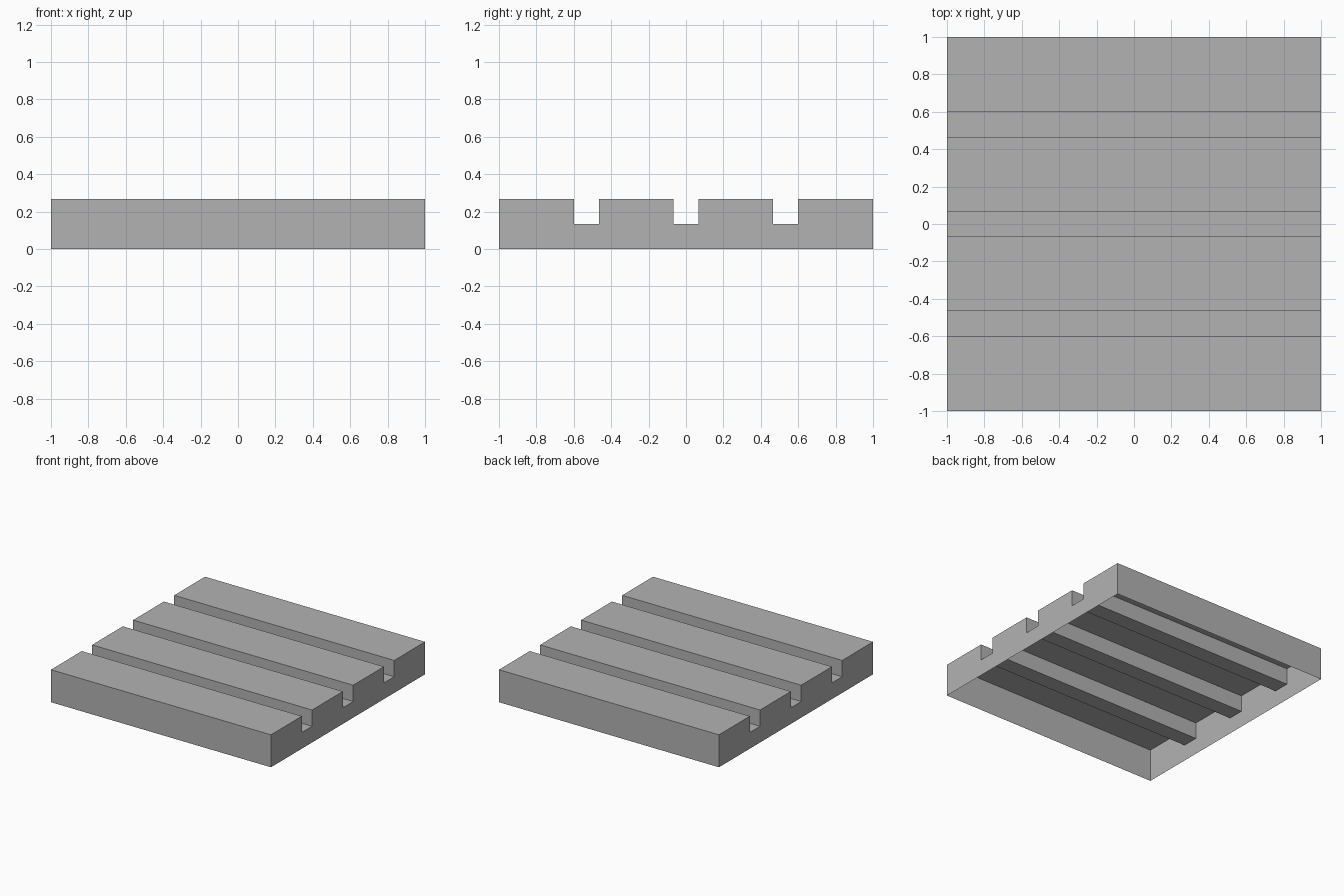
import bpy
import bmesh

cube = bpy.data.objects.get("Cube")
if cube:
    bpy.data.objects.remove(cube, do_unlink=True)

HALF = 1.0              # half the width and depth
TOP = 0.267             # height of the slats
GROOVE_FLOOR = 0.133    # height of the groove floors
GROOVE_HALF = 0.067     # half the groove width
GROOVE_SPACING = 0.533

# Plain grey material
grey = bpy.data.materials.new("plain grey")
grey.use_nodes = True
colour = (0.45, 0.45, 0.45, 1.0)
grey.diffuse_color = colour
grey.node_tree.nodes["Principled BSDF"].inputs["Base Color"].default_value = colour

# Grooved side profile (y, z), open along the underside
profile = [(-HALF, 0), (-HALF, TOP)]
for i in (-1, 0, 1):
    y0 = i * GROOVE_SPACING - GROOVE_HALF
    y1 = i * GROOVE_SPACING + GROOVE_HALF
    profile += [(y0, TOP), (y0, GROOVE_FLOOR), (y1, GROOVE_FLOOR), (y1, TOP)]
profile += [(HALF, TOP), (HALF, 0)]

# Hollow thin shell: strips along x, closed by the two end walls
bm = bmesh.new()
right = [bm.verts.new((-HALF, y, z)) for y, z in profile]
left = [bm.verts.new((HALF, y, z)) for y, z in profile]
for i in range(len(profile) - 1):
    bm.faces.new((right[i], left[i], left[i + 1], right[i + 1]))
bm.faces.new(right)
bm.faces.new(left[::-1])

mesh = bpy.data.meshes.new("grooved_panel")
bm.to_mesh(mesh)
bm.free()
mesh.materials.append(grey)
panel = bpy.data.objects.new("grooved_panel", mesh)
bpy.context.collection.objects.link(panel)
